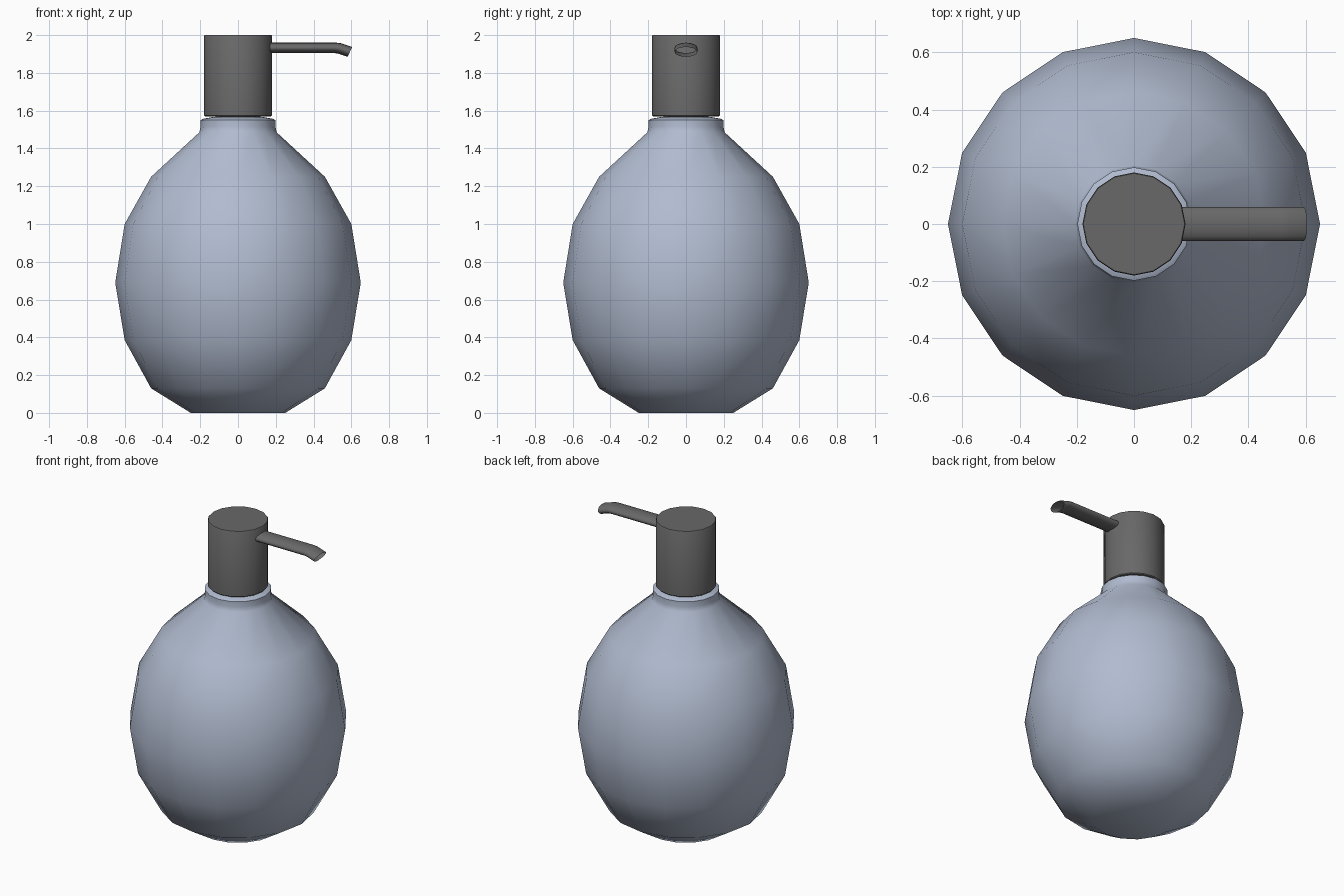
import bpy, bmesh, math

old = bpy.data.objects.get("Cube")
if old:
    bpy.data.objects.remove(old, do_unlink=True)

SIDES = 16


def make_material(name, rgb):
    mat = bpy.data.materials.new(name)
    mat.use_nodes = True
    color = (*rgb, 1)
    mat.diffuse_color = color
    mat.node_tree.nodes["Principled BSDF"].inputs["Base Color"].default_value = color
    return mat


def loft(name, rings, mat, cap_start=True, cap_end=True, sharp=40):
    """Skin a list of equal-sized point rings."""
    bm = bmesh.new()
    loops = [[bm.verts.new(p) for p in ring] for ring in rings]
    for a, b in zip(loops, loops[1:]):
        for i in range(len(a)):
            j = (i + 1) % len(a)
            bm.faces.new((a[i], a[j], b[j], b[i]))
    if cap_start:
        bm.faces.new(loops[0][::-1])
    if cap_end:
        bm.faces.new(loops[-1])
    bmesh.ops.recalc_face_normals(bm, faces=bm.faces)
    mesh = bpy.data.meshes.new(name)
    bm.to_mesh(mesh)
    bm.free()
    mesh.materials.append(mat)
    obj = bpy.data.objects.new(name, mesh)
    bpy.context.collection.objects.link(obj)
    bpy.ops.object.select_all(action='DESELECT')
    obj.select_set(True)
    bpy.context.view_layer.objects.active = obj
    bpy.ops.object.shade_smooth_by_angle(angle=math.radians(sharp))
    return obj


def lathe(name, profile, mat, sharp=40):
    turns = [2 * math.pi * i / SIDES for i in range(SIDES)]
    rings = [[(r * math.cos(t), r * math.sin(t), z) for t in turns] for r, z in profile]
    return loft(name, rings, mat, sharp=sharp)


glaze = make_material("pale blue ceramic", (0.44, 0.50, 0.63))
plastic = make_material("dark grey plastic", (0.14, 0.14, 0.14))

# Round bottle with shoulder, short neck and lip
lathe("bottle", [(0.25, 0), (0.46, 0.13), (0.60, 0.385), (0.65, 0.69),
                 (0.60, 1.0), (0.46, 1.25), (0.205, 1.485), (0.198, 1.515),
                 (0.198, 1.55), (0.185, 1.557), (0.13, 1.567)], glaze, sharp=50)

# Narrow pump stem joining the bottle and the head
lathe("pump_stem", [(0.12, 1.55), (0.12, 1.60)], plastic)

# Pump head
lathe("pump_head", [(0.175, 1.57), (0.18, 1.575), (0.18, 1.995), (0.177, 2.0)], plastic)

# Flattened spout tube, bent down and cut on a slant: (top x, top z, bottom x, bottom z)
sections = [(0.12, 1.96, 0.12, 1.905), (0.52, 1.96, 0.51, 1.905),
            (0.545, 1.957, 0.53, 1.902), (0.605, 1.937, 0.58, 1.885)]


def spout_ring(tx, tz, bx, bz):
    ring = []
    for i in range(SIDES):
        t = 2 * math.pi * i / SIDES
        k = (1 + math.sin(t)) / 2
        ring.append((bx + (tx - bx) * k, 0.06 * math.cos(t), bz + (tz - bz) * k))
    return ring


loft("spout", [spout_ring(*s) for s in sections], plastic, cap_end=False, sharp=60)
